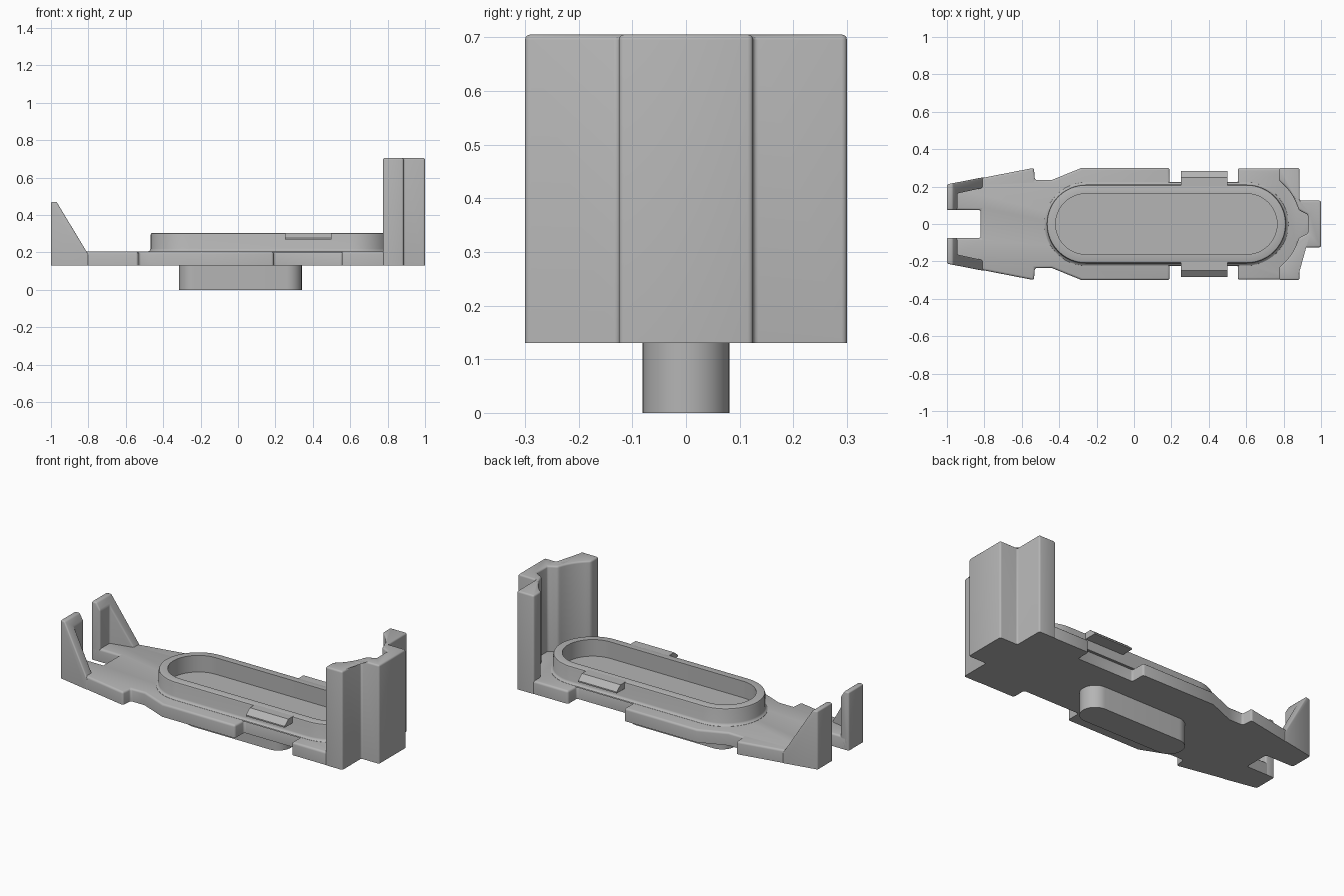
import bpy, bmesh
from math import radians, sin, cos, pi
from mathutils import Vector

if "Cube" in bpy.data.objects:
    bpy.data.objects.remove(bpy.data.objects["Cube"], do_unlink=True)

GREY = (0.46, 0.46, 0.46, 1)
grey = bpy.data.materials.new("plain grey")
grey.use_nodes = True
grey.diffuse_color = GREY
grey.node_tree.nodes["Principled BSDF"].inputs["Base Color"].default_value = GREY

BASE, DECK = 0.13, 0.205


def finish(name, bm, mirror=False):
    bmesh.ops.recalc_face_normals(bm, faces=bm.faces)
    mesh = bpy.data.meshes.new(name)
    bm.to_mesh(mesh)
    bm.free()
    mesh.materials.append(grey)
    obj = bpy.data.objects.new(name, mesh)
    bpy.context.collection.objects.link(obj)
    if mirror:
        obj.modifiers.new("Mirror", 'MIRROR').use_axis = (False, True, False)
    bpy.ops.object.select_all(action='DESELECT')
    obj.select_set(True)
    bpy.context.view_layer.objects.active = obj
    bpy.ops.object.shade_smooth_by_angle(angle=radians(35))
    return obj


def prism(name, points, direction, bevel=0.012, cut=None, mirror=False):
    """Extrude an outline, optionally slice it, and round all but its bottom edges."""
    bm = bmesh.new()
    face = bm.faces.new([bm.verts.new(p) for p in points])
    top = bmesh.ops.extrude_face_region(bm, geom=[face], use_keep_orig=True)["geom"]
    bmesh.ops.translate(bm, vec=direction,
                        verts=[g for g in top if isinstance(g, bmesh.types.BMVert)])
    if cut:
        res = bmesh.ops.bisect_plane(bm, geom=bm.verts[:] + bm.edges[:] + bm.faces[:],
                                     plane_co=cut[0], plane_no=cut[1], clear_outer=True)
        edges = [g for g in res["geom_cut"] if isinstance(g, bmesh.types.BMEdge)]
        bmesh.ops.holes_fill(bm, edges=edges, sides=0)
    bmesh.ops.recalc_face_normals(bm, faces=bm.faces)
    low = min(v.co.z for v in bm.verts) + 0.001
    edges = [e for e in bm.edges if e.calc_face_angle(0) > radians(25)
             and max(v.co.z for v in e.verts) > low]
    if bevel:
        bmesh.ops.bevel(bm, geom=edges, offset=bevel, segments=3, profile=0.5,
                        affect='EDGES', clamp_overlap=True)
    return finish(name, bm, mirror)


def symmetric(half, z):
    return [(x, y, z) for x, y in half] + [(x, -y, z) for x, y in reversed(half)]


def stadium_loft(name, x0, x1, profile, steps=24):
    """Stack stadium outlines of (radius, height) and cap both ends."""
    bm = bmesh.new()
    rings = []
    for r, z in profile:
        ring = []
        for cx, start in ((x1, -pi / 2), (x0, pi / 2)):
            for i in range(steps + 1):
                a = start + pi * i / steps
                ring.append(bm.verts.new((cx + r * cos(a), r * sin(a), z)))
        rings.append(ring)
    for lower, upper in zip(rings, rings[1:]):
        for i in range(len(lower)):
            j = (i + 1) % len(lower)
            bm.faces.new((lower[i], lower[j], upper[j], upper[i]))
    bm.faces.new(rings[0])
    bm.faces.new(rings[-1])
    return finish(name, bm)


# Base plate with notched sides and forked end
plate = [(-0.82, 0.075), (-0.998, 0.075), (-0.998, 0.21), (-0.535, 0.30), (-0.53, 0.235),
         (-0.44, 0.235), (-0.28, 0.30), (0.19, 0.30), (0.19, 0.215), (0.555, 0.215),
         (0.555, 0.298), (0.79, 0.298), (0.79, 0.27), (0.86, 0.2), (0.876, 0.1), (0.95, 0.05)]
prism("base_plate", symmetric(plate, BASE), Vector((0, 0, DECK - BASE)))

# Raised oval tray with a fillet at its foot
stadium_loft("oval_tray", -0.257, 0.603,
             [(0.224, 0.2), (0.222, 0.206), (0.214, 0.211), (0.21, 0.22), (0.21, 0.294),
              (0.207, 0.302), (0.2, 0.305), (0.162, 0.305), (0.162, 0.208)])

# Oval peg underneath
stadium_loft("bottom_peg", -0.235, 0.26, [(0.081, 0), (0.081, 0.135)])

# Tall end wall, hollowed around the tray, with a centre rib outside
arc = [(0.6 + 0.29 * cos(radians(a)), 0.29 * sin(radians(a))) for a in range(15, 54, 4)]
wall = [(0.93, 0.05), (0.905, 0.062)] + arc + [
    (0.775, 0.235), (0.775, 0.30), (0.885, 0.30), (0.885, 0.125), (1, 0.125)]
prism("end_wall", symmetric(wall, BASE), Vector((0, 0, 0.705 - BASE)), bevel=0.01)

# Pair of braced horns on the forked end
horn = [(-1, 0.075), (-1, 0.212), (-0.8, 0.251), (-0.8, 0.195), (-0.945, 0.163), (-0.945, 0.075)]
prism("fork_horn", [(x, y, BASE) for x, y in horn], Vector((0, 0, 0.47 - BASE)), bevel=0.008,
      cut=(Vector((-0.97, 0, 0.47)), Vector((0.265, 0, 0.16))), mirror=True)

# Pair of snap clips on the tray sides
clip = [(0.19, 0.268), (0.283, 0.268), (0.283, 0.276), (0.248, 0.305), (0.19, 0.305)]
prism("snap_clip", [(0.25, y, z) for y, z in clip], Vector((0.25, 0, 0)), bevel=0, mirror=True)
